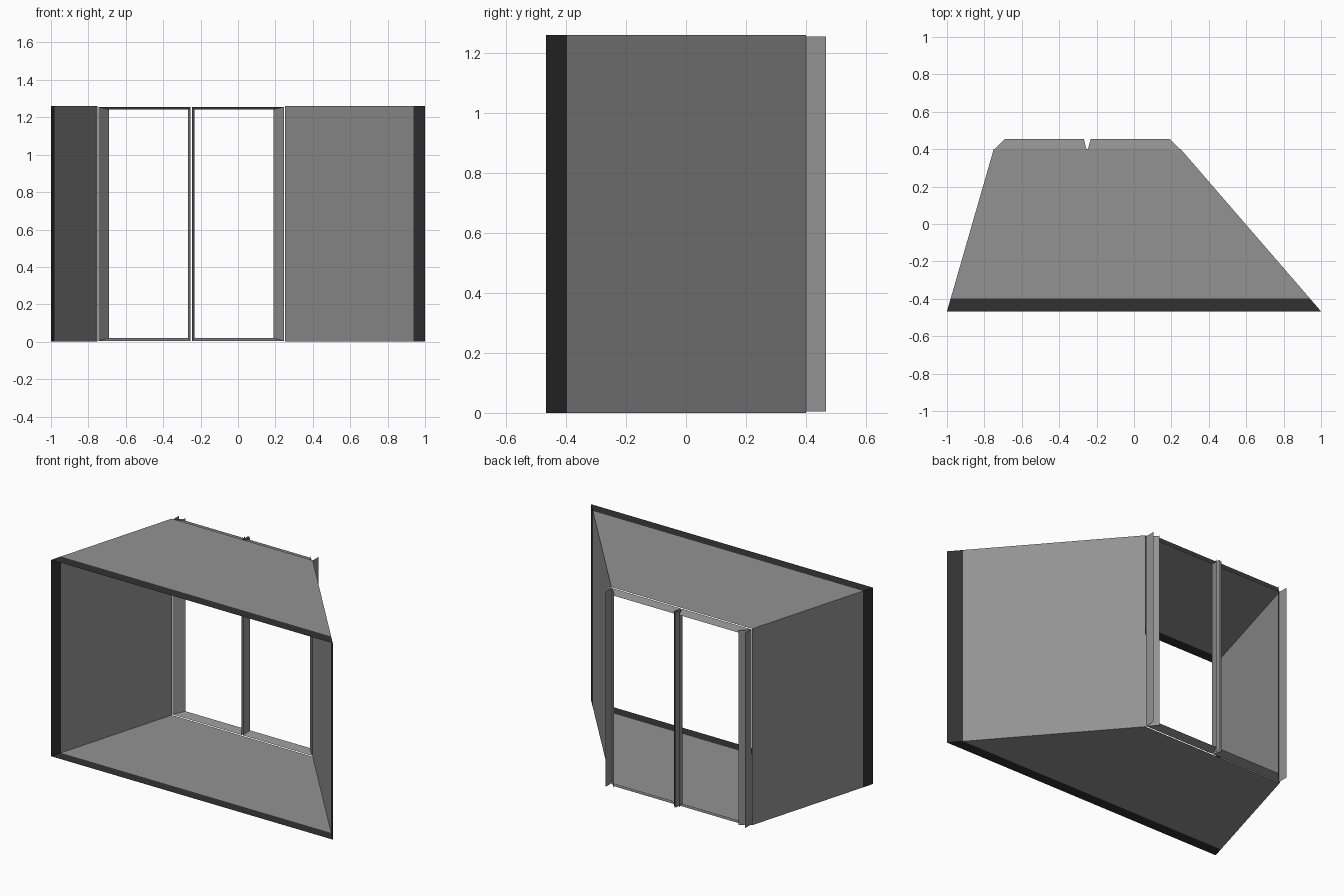
import bpy

cube = bpy.data.objects.get("Cube")
if cube:
    bpy.data.objects.remove(cube)


def material(name, value):
    mat = bpy.data.materials.new(name)
    mat.use_nodes = True
    colour = (value, value, value, 1)
    mat.diffuse_color = colour
    mat.node_tree.nodes["Principled BSDF"].inputs["Base Color"].default_value = colour
    return mat


GREY = material("mid grey", 0.29)
DARK = material("charcoal", 0.031)

HEIGHT = 1.26
FRONT, BAND, BACK = -0.467, -0.397, 0.4
BACK_LEFT, BACK_RIGHT = 0.25, -0.75


def sheet(name, faces, mats=(GREY,)):
    """Thin surface from polygons; face i takes material i where there is one."""
    verts, polys = [], []
    for face in faces:
        polys.append(range(len(verts), len(verts) + len(face)))
        verts += face
    mesh = bpy.data.meshes.new(name)
    mesh.from_pydata(verts, [], [list(p) for p in polys])
    for mat in mats:
        mesh.materials.append(mat)
    for i, poly in enumerate(mesh.polygons):
        poly.material_index = min(i, len(mats) - 1)
    obj = bpy.data.objects.new(name, mesh)
    bpy.context.collection.objects.link(obj)
    return obj


def upright(a, b, low, high):
    """Vertical quad above the plan line from a to b."""
    return [(*a, low), (*b, low), (*b, high), (*a, high)]


# Tapered shell: each side has a charcoal band round the open front
def edge(y, side):
    t = (y - FRONT) / (BACK - FRONT)
    return side + t * ((BACK_LEFT if side > 0 else BACK_RIGHT) - side)


strips = ((FRONT, BAND), (BAND, BACK))
for name, side in (("left_wall", 1), ("right_wall", -1)):
    sheet(name, [upright((edge(a, side), a), (edge(b, side), b), 0, HEIGHT)
                 for a, b in strips], (DARK, GREY))
for name, z in (("floor", 0), ("roof", HEIGHT)):
    sheet(name, [[(edge(a, -1), a, z), (edge(a, 1), a, z),
                  (edge(b, 1), b, z), (edge(b, -1), b, z)]
                 for a, b in strips], (DARK, GREY))

# Two open window frames across the back, wide jambs on the outer sides
GAP = 0.005
LOW, HIGH = GAP, HEIGHT - GAP
FIN_END, REVEAL_END = 0.467, 0.455
for name, outer, inner in (("right_window", BACK_RIGHT + GAP, -0.254),
                           ("left_window", BACK_LEFT - GAP, -0.246)):
    s = 1 if inner > outer else -1
    outer_back, inner_back = outer + s * 0.054, inner - s * 0.014
    # Straight fins with splayed reveals
    for part, x, x_back in (("outer", outer, outer_back), ("inner", inner, inner_back)):
        sheet(f"{name}_{part}_fin", [upright((x, BACK), (x, FIN_END), LOW, HIGH)])
        sheet(f"{name}_{part}_jamb",
              [upright((x, BACK), (x_back, REVEAL_END), LOW, HIGH)])
    # Sill and header slope slightly into the opening
    for part, z, dz in (("sill", LOW, 0.014), ("header", HIGH, -0.014)):
        sheet(f"{name}_{part}", [[(outer, BACK, z), (inner, BACK, z),
                                  (inner_back, REVEAL_END, z + dz),
                                  (outer_back, REVEAL_END, z + dz)]])
